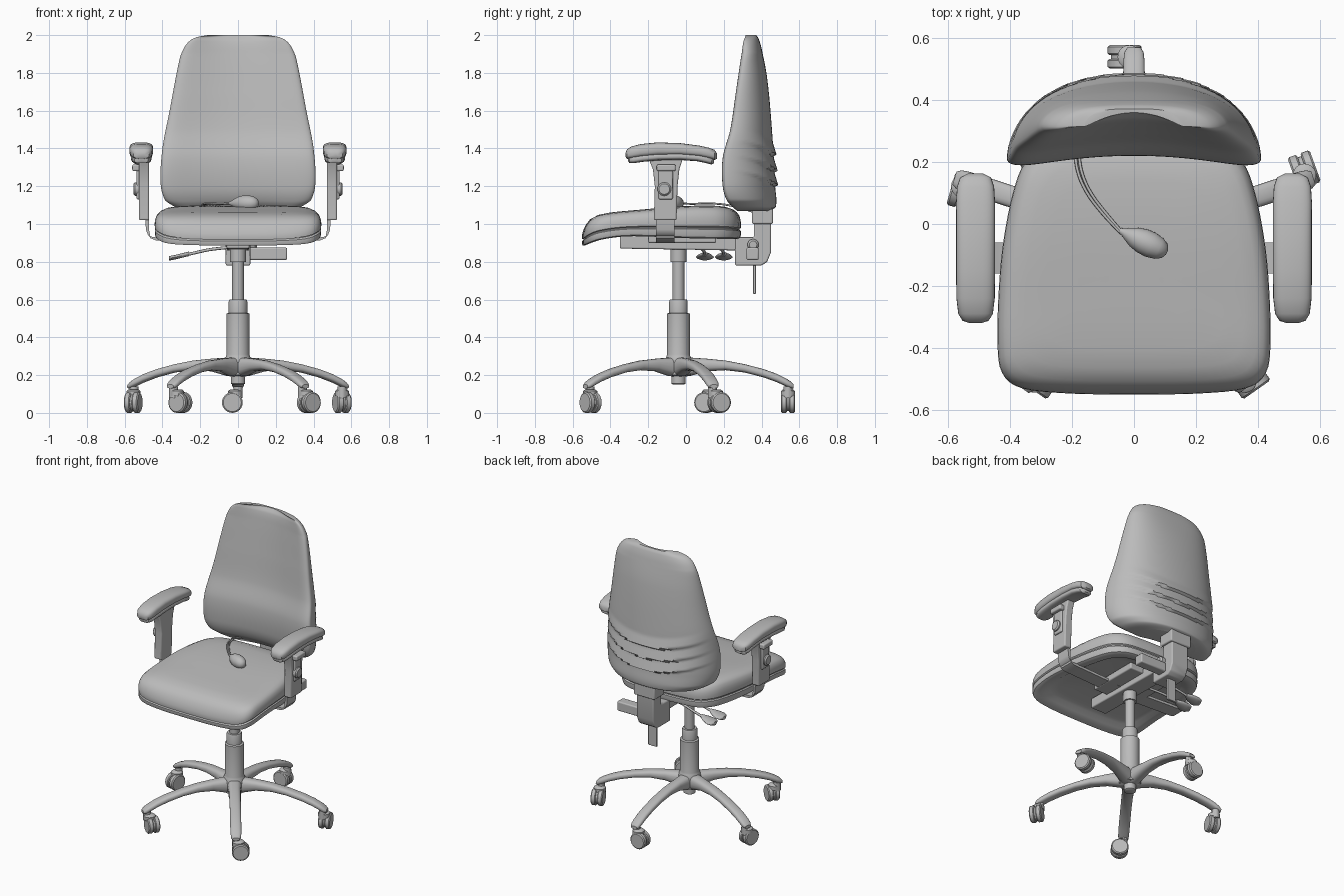
import bpy, bmesh, math
from mathutils import Vector, Matrix

if "Cube" in bpy.data.objects:
    bpy.data.objects.remove(bpy.data.objects["Cube"])

grey = bpy.data.materials.new("grey")
grey.diffuse_color = (0.5, 0.5, 0.5, 1)
grey.use_nodes = True
grey.node_tree.nodes["Principled BSDF"].inputs["Base Color"].default_value = grey.diffuse_color


def finish(name, bm, bevel=0):
    bmesh.ops.recalc_face_normals(bm, faces=bm.faces)
    me = bpy.data.meshes.new(name)
    bm.to_mesh(me)
    bm.free()
    me.materials.append(grey)
    ob = bpy.data.objects.new(name, me)
    bpy.context.collection.objects.link(ob)
    if bevel:
        m = ob.modifiers.new("bevel", 'BEVEL')
        m.width, m.segments, m.limit_method = bevel, 3, 'ANGLE'
    return ob


def curve(table, t):
    """Smooth interpolation through (t, value) pairs."""
    n = len(table)
    if t <= table[0][0]:
        return table[0][1]
    if t >= table[-1][0]:
        return table[-1][1]
    i = max(k for k in range(n - 1) if table[k][0] <= t)

    def slope(k):
        a, b = table[max(k - 1, 0)], table[min(k + 1, n - 1)]
        return (b[1] - a[1]) / (b[0] - a[0])
    (t0, v0), (t1, v1) = table[i], table[i + 1]
    h = t1 - t0
    s = (t - t0) / h
    return ((2*s**3 - 3*s*s + 1) * v0 + (s**3 - 2*s*s + s) * h * slope(i)
            + (3*s*s - 2*s**3) * v1 + (s**3 - s*s) * h * slope(i + 1))


def loft(name, rings, bevel=0):
    bm = bmesh.new()
    vs = [[bm.verts.new(p) for p in r] for r in rings]
    n = len(vs[0])
    for a, b in zip(vs, vs[1:]):
        for i in range(n):
            bm.faces.new((a[i], a[(i+1) % n], b[(i+1) % n], b[i]))
    bm.faces.new(vs[0])
    bm.faces.new(vs[-1])
    return finish(name, bm, bevel)


def prism(name, yz, x0, x1, bevel=0.008):
    return loft(name, [[(x, y, z) for y, z in yz] for x in (x0, x1)], bevel)


def box(name, x0, x1, y0, y1, z0, z1, bevel=0.008):
    return prism(name, [(y0, z0), (y1, z0), (y1, z1), (y0, z1)], x0, x1, bevel)


def turned(name, prof, loc, axis=(0, 0, 1), n=32):
    """Lathe of (radius, height) pairs along an axis."""
    m = Matrix.Translation(loc) @ Vector((0, 0, 1)).rotation_difference(Vector(axis)).to_matrix().to_4x4()
    return loft(name, [[m @ Vector((r*math.cos(6.28318*i/n), r*math.sin(6.28318*i/n), h))
                        for i in range(n)] for r, h in prof])


def oval(n, e=2.0):
    """Unit superellipse points."""
    out = []
    for i in range(n):
        c, s = math.cos(2*math.pi*i/n), math.sin(2*math.pi*i/n)
        out.append((math.copysign(abs(c)**(2/e), c), math.copysign(abs(s)**(2/e), s)))
    return out


def tube(name, pts, r):
    cu = bpy.data.curves.new(name, 'CURVE')
    cu.dimensions, cu.bevel_depth, cu.bevel_resolution = '3D', r, 2
    cu.use_fill_caps = True
    sp = cu.splines.new('NURBS')
    sp.points.add(len(pts) - 1)
    for p, q in zip(sp.points, pts):
        p.co = (*q, 1)
    sp.use_endpoint_u, sp.order_u = True, 3
    cu.materials.append(grey)
    ob = bpy.data.objects.new(name, cu)
    bpy.context.collection.objects.link(ob)


# Seat cushion: outline rings with a seam groove and a waterfall front
half = [(0, -.55), (.2, -.547), (.36, -.53), (.425, -.48), (.44, -.38), (.435, -.2), (.42, -.05),
        (.39, .1), (.35, .2), (.27, .265), (.13, .285), (0, .29)]
xs, ys = [[(i, p[k]) for i, p in enumerate(half)] for k in (0, 1)]
right = [(curve(xs, i/4), curve(ys, i/4)) for i in range(45)]
outline = right + [(-x, y) for x, y in right[-2:0:-1]]
seat_top = [(-.55, .985), (-.51, 1.03), (-.44, 1.055), (-.25, 1.075), (0, 1.095), (.2, 1.095), (.29, 1.075)]
seat_bot = [(-.55, .88), (-.46, .915), (-.3, .935), (0, .925), (.29, .92)]
rings = []
for s, h in [(.05, .12), (.7, .12), (.8, .1), (.86, 0), (.96, 0), (.99, .04), (1, .12), (1, .28), (.982, .31),
             (.982, .34), (1, .38), (1.003, .5), (.998, .65), (.98, .8), (.95, .89), (.9, .95), (.8, .985),
             (.65, 1), (.4, 1), (.2, 1), (.05, 1)]:
    ring = []
    for x, y in outline:
        y = -.13 + s * (y + .13)
        b = curve(seat_bot, y)
        ring.append((x * s, y, b + h * (curve(seat_top, y) - b)))
    rings.append(ring)
loft("seat", rings)

# Backrest: horizontal sections with a dished front, domed back and folds
F = [(1.07, .30), (1.12, .25), (1.2, .225), (1.35, .225), (1.5, .265), (1.7, .295), (1.9, .325), (1.97, .34), (2, .36)]
B = [(1.07, .44), (1.09, .475), (1.2, .472), (1.5, .455), (1.77, .43), (1.93, .4), (1.98, .385), (2, .372)]
W = [(1.07, .22), (1.08, .3), (1.1, .35), (1.13, .388), (1.22, .41), (1.4, .4), (1.6, .362), (1.87, .31),
     (1.93, .287), (1.97, .255), (1.99, .215), (2, .16)]
rings = []
for k in range(121):
    z = 1.07 + .93 * (1 - math.cos(math.pi * k / 120)) / 2
    f, b, w = curve(F, z), curve(B, z), curve(W, z)
    d = min(.04, (b - f) / 2)
    ring = []
    for i in range(80):
        a = 2 * math.pi * i / 80
        u = math.cos(a)
        mid = f + d - .05 * u * u
        if math.sin(a) < 0:
            y = mid - d * math.sqrt(max(0, 1 - u**8))
        else:
            y = mid + (b - mid) * math.sqrt(max(0, 1 - u*u))
            for zc in (1.36, 1.28, 1.2):
                t = (z - zc - .08 * u * u) / .07
                if 0 <= t < 1:
                    y += .018 * (1 - t) * (1 - u**4)
        ring.append((w * u, y, z))
    rings.append(ring)
loft("backrest", rings)

# Tilt mechanism and backrest upright
prism("mechanism_beam", [(-.35, .87), (.28, .86), (.28, .93), (-.35, .94)], -.06, .06)
box("mechanism_plate", -.16, .16, -.2, .16, .9, .945)
prism("back_upright", [(.26, .78), (.4, .78), (.43, .8), (.45, .85), (.45, 1.12), (.36, 1.12), (.36, .93), (.26, .93)],
      -.065, .065)
box("upright_sleeve", -.08, .08, .35, .46, 1.0, 1.1)
box("adjuster_box", .06, .26, .32, .385, .81, .875)
turned("adjuster_knob", [(.03, 0), (.03, .03), (.02, .04)], (.06, .355, .89), (1, 0, 0))
box("hanging_strap", -.032, .032, .355, .37, .63, .8, .003)

# Paddle levers under the seat
for y in (.2, .1):
    tube("lever_rod", [(0, y - .04, .88), (-.12, y - .02, .87), (-.2, y, .855), (-.3, y, .83)], .008)
    loft("lever_paddle", [[(x, y + w * c, z + .012 * s) for c, s in oval(16)]
                          for x, w, z in [(-.26, .012, .842), (-.29, .035, .835), (-.33, .048, .825),
                                          (-.355, .04, .82), (-.365, .015, .818)]])

# Gas column
C = (0, -.04, 0)
turned("column", [(.03, .15), (.038, .155), (.038, .2), (.07, .2), (.075, .27), (.063, .3), (.06, .31), (.06, .525),
                  (.049, .53), (.049, .59), (.045, .6), (.031, .6), (.031, .8), (.042, .8), (.042, .88)], C)

# Five-star base
leg = [(.0, .295, .19, .05), (.06, .293, .195, .045), (.15, .287, .22, .038), (.25, .277, .226, .036),
       (.35, .258, .214, .035), (.45, .232, .188, .035), (.52, .207, .163, .035), (.57, .182, .14, .034),
       (.595, .166, .13, .031), (.61, .15, .13, .022)]
casters = [(.55, .175, 20), (-.03, .54, 90), (-.555, .105, -16), (-.305, -.505, 55), (.375, -.505, -55)]
for k, (cx, cy, ang) in enumerate(casters):
    a = math.radians(18 + 72 * k)
    m = Matrix.Translation(C) @ Matrix.Rotation(a, 4, 'Z')
    loft("base_leg", [[m @ Vector((r, hw * c, (t + b)/2 + (t - b)/2 * s)) for c, s in oval(20, 2.6)]
                      for r, t, b, hw in leg])
    # Twin-wheel caster with hood and stem
    ax = Vector((math.cos(math.radians(ang)), math.sin(math.radians(ang)), 0))
    mid = Vector((cx, cy, .055))
    for side in (-1, 1):
        turned("caster_wheel", [(.05, .006), (.055, .011), (.055, .032), (.048, .038)], mid, ax * side, 24)
    turned("caster_hood", [(.045, -.008), (.045, .008)], mid, ax, 24)
    end = m @ Vector((.58, 0, 0))
    top = Vector((end.x, end.y, .11))
    turned("caster_stem", [(.024, -.03), (.024, .03)], top, n=16)
    hood = (mid + top) / 2
    turned("caster_cap", [(.038, 0), (.038, .025), (.025, .035)], (hood.x, hood.y, .09), n=20)

# Armrests, mirrored left and right
pad = [(-.32, 1.375, 1.355, .02), (-.313, 1.395, 1.345, .042), (-.29, 1.41, 1.345, .056), (-.24, 1.423, 1.352, .062),
       (-.15, 1.432, 1.36, .063), (-.03, 1.428, 1.362, .063), (.07, 1.415, 1.355, .063), (.12, 1.404, 1.345, .06),
       (.15, 1.393, 1.338, .05), (.163, 1.375, 1.345, .025)]
for s in (-1, 1):
    loft("arm_pad", [[(s*(.512 + hw*c), y, (t+b)/2 + (t-b)/2*v) for c, v in oval(28, 3)] for y, t, b, hw in pad])
    loft("arm_pad_base", [[(s*(.512 + .88*hw*c), y*.94 - .005, b - .003 + .02*v) for c, v in oval(28, 3)]
                          for y, t, b, hw in pad])
    prism("arm_post", [(-.2, 1.35), (-.015, 1.35), (-.035, 1.29), (-.045, 1.2), (-.05, 1.02), (-.17, 1.02),
                       (-.165, 1.2), (-.175, 1.29)], s*.47, s*.525)
    box("arm_slot_plate", s*.52, s*.537, -.145, -.07, 1.13, 1.3)
    box("arm_lock_bar", s*.52, s*.56, -.155, -.055, 1.28, 1.315)
    turned("arm_knob", [(.036, 0), (.036, .025), (.028, .033)], (s*.52, -.115, 1.185), (s, 0, 0), 24)
    # Flat bracket bent under the seat
    path = [(.49, 1.06), (.488, .97), (.478, .945), (.455, .932), (.4, .93), (.05, .915)]
    inner = [(x - .018, z - (.018 if x < .47 else 0)) for x, z in path]
    inner[2] = (.463, .925)
    outer = [(x, z) for x, z in path]
    inner[1] = (.47, .965)
    bm = bmesh.new()
    rows = [[bm.verts.new((s*x, y, z)) for (x, z) in p for y in (y0,)]
            for p, y0 in ((outer, -.16), (outer, -.06), (inner, -.06), (inner, -.16))]
    for i in range(len(path) - 1):
        for j in range(4):
            q = (j + 1) % 4
            bm.faces.new((rows[j][i], rows[q][i], rows[q][i+1], rows[j][i+1]))
    bm.faces.new([r[0] for r in rows])
    bm.faces.new([r[-1] for r in rows])
    finish("arm_bracket", bm)

# Air pump bulb and its hoses
turned("pump_bulb", [(.008, -.1), (.014, -.085), (.02, -.075), (.033, -.05), (.041, -.02), (.042, .01), (.036, .04),
                     (.024, .06), (.008, .068)], (.045, -.063, 1.11), (.9, -.42, 0), 24)
for o in (0, .012):
    tube("pump_hose", [(-.04, -.025 - o/2, 1.11), (-.08 - o, .02, 1.105), (-.15 - o, .11, 1.11),
                       (-.18 - o, .2, 1.105), (-.17 - o, .27, 1.09), (-.08, .37, 1.06)], .005)

# Smooth shading with sharp edges kept
meshes = [o for o in bpy.context.scene.objects if o.type == 'MESH']
for o in meshes:
    o.select_set(True)
bpy.context.view_layer.objects.active = meshes[0]
bpy.ops.object.shade_smooth_by_angle(angle=math.radians(40))
